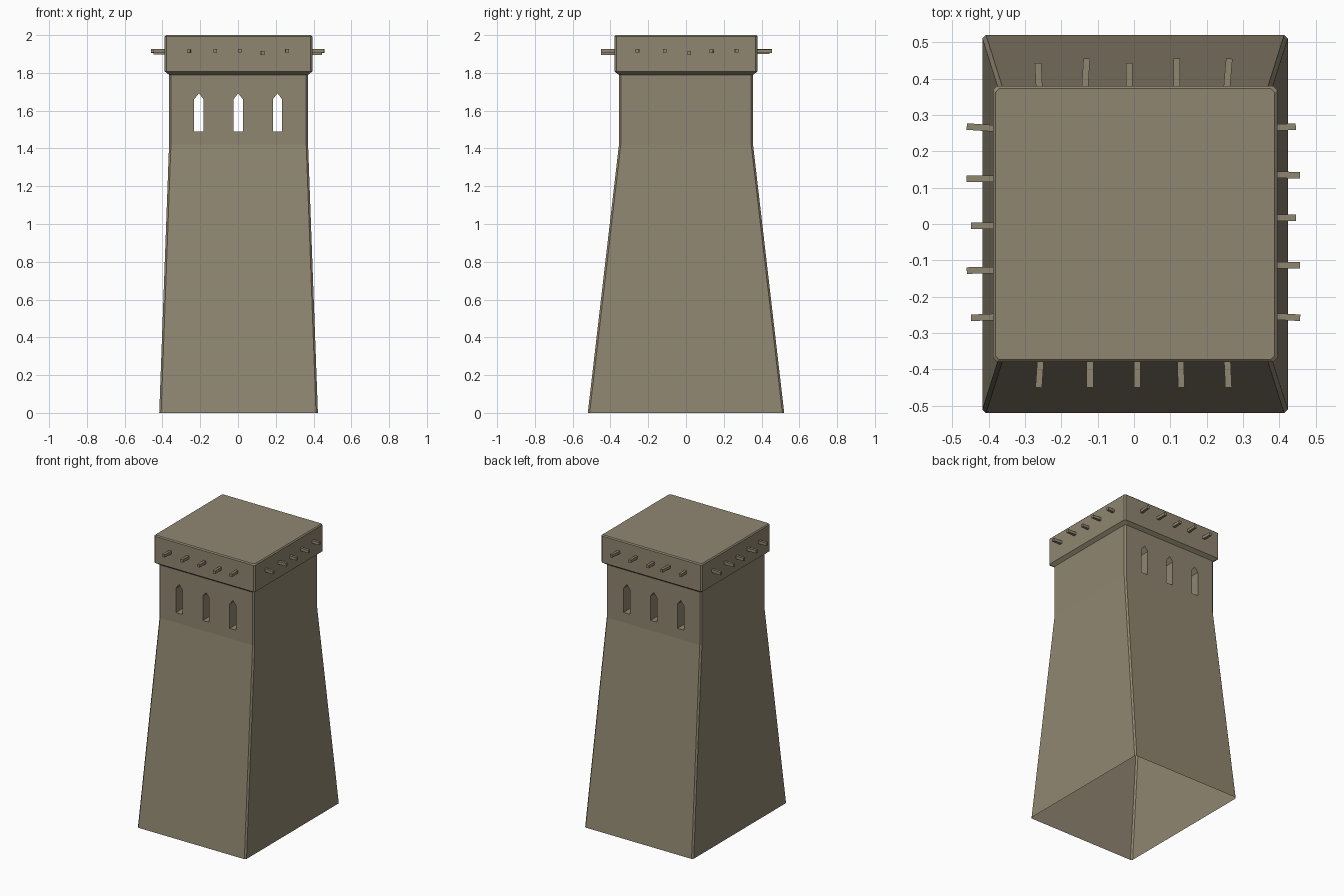
import bpy, bmesh, math
from mathutils import Vector

if "Cube" in bpy.data.objects:
    bpy.data.objects.remove(bpy.data.objects["Cube"])

stone = bpy.data.materials.new("clay_stone")
stone.diffuse_color = (0.28, 0.24, 0.165, 1)
stone.use_nodes = True
stone.node_tree.nodes["Principled BSDF"].inputs["Base Color"].default_value = stone.diffuse_color


def make(name, bm):
    bmesh.ops.recalc_face_normals(bm, faces=bm.faces[:])
    me = bpy.data.meshes.new(name)
    bm.to_mesh(me)
    bm.free()
    me.materials.append(stone)
    ob = bpy.data.objects.new(name, me)
    bpy.context.collection.objects.link(ob)
    return ob


# Tower: rectangular rings with small chamfered corners, lofted upwards
CX, C = 0.003, 0.01
rings = [(0, .42, .52), (1.42, .368, .355), (1.79, .368, .355),
         (1.808, .391, .379), (1.993, .391, .379), (2.0, .384, .372)]
bm = bmesh.new()
loops = []
for z, a, b in rings:
    pts = [(a, b - C), (a - C, b), (C - a, b), (-a, b - C),
           (-a, C - b), (C - a, -b), (a - C, -b), (a, C - b)]
    loops.append([bm.verts.new((CX + x, y, z)) for x, y in pts])
for lo, hi in zip(loops, loops[1:]):
    for i in range(8):
        j = (i + 1) % 8
        bm.faces.new((lo[i], lo[j], hi[j], hi[i]))
bm.faces.new(loops[0])
bm.faces.new(loops[-1])
tower = make("tower", bm)

# Pointed window slots running front to back
bm = bmesh.new()
for cx in (-0.207, 0.001, 0.209):
    prof = [(-.025, 1.49), (.025, 1.49), (.025, 1.66), (0, 1.692), (-.025, 1.66)]
    f = [bm.verts.new((cx + x, -.6, z)) for x, z in prof]
    k = [bm.verts.new((cx + x, .6, z)) for x, z in prof]
    bm.faces.new(f)
    bm.faces.new(k)
    for i in range(5):
        j = (i + 1) % 5
        bm.faces.new((f[i], f[j], k[j], k[i]))
cutter = make("window_cutter", bm)
cutter.hide_render = True
mod = tower.modifiers.new("windows", 'BOOLEAN')
mod.operation, mod.solver, mod.object = 'DIFFERENCE', 'EXACT', cutter
bpy.context.view_layer.objects.active = tower
bpy.ops.object.modifier_apply(modifier="windows")
bpy.data.objects.remove(cutter)

# Open underside
bm = bmesh.new()
bm.from_mesh(tower.data)
low = [f for f in bm.faces if all(v.co.z < 1e-4 for v in f.verts)]
bmesh.ops.delete(bm, geom=low, context='FACES_ONLY')
bm.to_mesh(tower.data)
bm.free()


# Beam ends poking out of the cap: square bar between two points
def beam(bm, p, q, w=0.009, h=0.010):
    p, q = Vector(p), Vector(q)
    side = (q - p).cross(Vector((0, 0, 1))).normalized() * w
    up = Vector((0, 0, h))
    ends = [[bm.verts.new(e + side * s + up * t)
             for s, t in ((-1, -1), (1, -1), (1, 1), (-1, 1))] for e in (p, q)]
    for e in ends:
        bm.faces.new(e)
    for i in range(4):
        j = (i + 1) % 4
        bm.faces.new((ends[0][i], ends[0][j], ends[1][j], ends[1][i]))


# per side: (position at wall, position at tip, tip distance, height)
sides = {
    "front": [(-.256, -.262, .45, 1.915), (-.121, -.121, .45, 1.917), (.009, .009, .45, 1.917),
              (.128, .130, .45, 1.905), (.256, .260, .45, 1.917)],
    "back": [(-.260, -.264, .443, 1.915), (-.136, -.130, .455, 1.917), (-.013, -.013, .443, 1.91),
             (.118, .118, .455, 1.917), (.254, .262, .455, 1.915)],
    "left": [(.262, .268, .46, 1.915), (.125, .125, .46, 1.917), (-.005, -.005, .448, 1.907),
             (-.127, -.128, .46, 1.917), (-.255, -.258, .448, 1.917)],
    "right": [(.264, .268, .445, 1.917), (.136, .134, .457, 1.915), (.017, .017, .445, 1.905),
              (-.113, -.113, .457, 1.917), (-.253, -.258, .457, 1.917)],
}
for name, beams in sides.items():
    bm = bmesh.new()
    s = 1 if name in ("back", "right") else -1
    for a, b, d, z in beams:
        if name in ("front", "back"):
            beam(bm, (a, s * .36, z), (b, s * d, z))
        else:
            beam(bm, (s * .37, a, z), (s * d, b, z))
    make(name + "_beams", bm)
